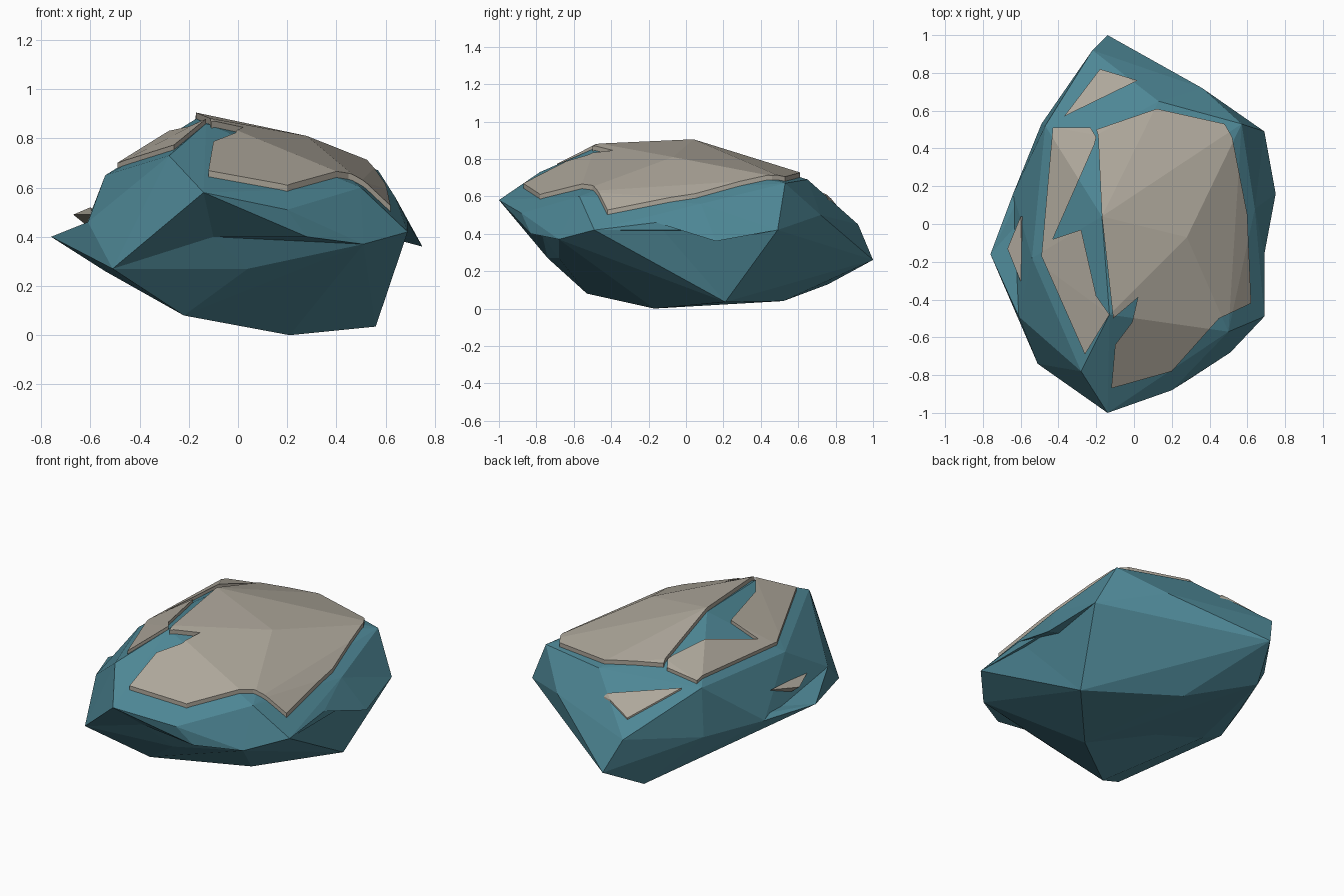
import bpy
import bmesh
from mathutils import Vector

# Remove the default object
if "Cube" in bpy.data.objects:
    bpy.data.objects.remove(bpy.data.objects["Cube"], do_unlink=True)


def make_material(name, colour):
    material = bpy.data.materials.new(name)
    material.use_nodes = True
    rgba = (*colour, 1)
    material.diffuse_color = rgba
    material.node_tree.nodes["Principled BSDF"].inputs["Base Color"].default_value = rgba
    return material


teal_stone = make_material("teal stone", (.075, .24, .3))
pale_crust = make_material("pale crust", (.42, .385, .325))


def make_object(name, bm, material):
    bmesh.ops.recalc_face_normals(bm, faces=bm.faces)
    mesh = bpy.data.meshes.new(name)
    bm.to_mesh(mesh)
    bm.free()
    mesh.materials.append(material)
    obj = bpy.data.objects.new(name, mesh)
    bpy.context.scene.collection.objects.link(obj)
    return obj


def hull(name, points, material):
    """Faceted solid wrapped around the corner points."""
    bm = bmesh.new()
    for point in points:
        bm.verts.new(point)
    result = bmesh.ops.convex_hull(bm, input=bm.verts[:])
    spare = set(result["geom_interior"]) | set(result["geom_unused"])
    spare = [v for v in spare if isinstance(v, bmesh.types.BMVert)]
    bmesh.ops.delete(bm, geom=spare, context="VERTS")
    return make_object(name, bm, material)


def crust(name, outline, source, lift):
    """Thin plate that follows the stone: a raised copy trimmed to an outline."""
    bm = bmesh.new()
    face = bm.faces.new([bm.verts.new((x, y, .3)) for x, y in outline])
    grown = bmesh.ops.extrude_face_region(bm, geom=[face])
    top = [g for g in grown["geom"] if isinstance(g, bmesh.types.BMVert)]
    bmesh.ops.translate(bm, verts=top, vec=Vector((0, 0, 1)))
    cutter = make_object(name + "_cutter", bm, pale_crust)
    cutter.hide_render = True

    plate = bpy.data.objects.new(name, source.data.copy())
    bpy.context.scene.collection.objects.link(plate)
    for vertex in plate.data.vertices:
        vertex.co.z += lift
    plate.data.materials[0] = pale_crust
    trim = plate.modifiers.new("trim", "BOOLEAN")
    trim.operation = "INTERSECT"
    trim.solver = "EXACT"
    trim.object = cutter

    # Bake the trim and drop the cutter
    bpy.context.view_layer.update()
    graph = bpy.context.evaluated_depsgraph_get()
    baked = bpy.data.meshes.new_from_object(plate.evaluated_get(graph))
    plate.modifiers.clear()
    plate.data = baked
    baked.materials.clear()
    baked.materials.append(pale_crust)
    bpy.data.objects.remove(cutter, do_unlink=True)
    return plate


# Named corners where the parts of the boulder meet
nose = (-.14, -1, .58)
left_cheek = (-.51, -.74, .27)
left_temple = (-.61, -.49, .46)
left_brow = (-.28, -.78, .73)
chin = (-.1, -.77, .4)
right_mid = (.69, -.16, .46)
left_mid = (-.64, .16, .39)
front_rim = [left_temple, chin, (.51, -.68, .37), (.69, -.49, .42), right_mid]
rear_rim = [
    (-.14, 1, .26), (-.22, .92, .45), (-.49, .53, .39), left_mid, (.69, .49, .42),
]

# Upper half, with the overhanging brow
crown_corners = [
    nose, (.2, -.88, .51), (.28, -.83, .4), (.36, .72, .5),
    left_brow, (-.13, -.48, .86), (-.17, .04, .88),
    (-.2, .47, .74), (-.47, .52, .68), (-.54, -.18, .65),
    (.13, .65, .69), (.57, .53, .67), (.64, .08, .56),
    (.5, -.57, .6), (.28, -.07, .785),
]
rock_crown = hull("rock_crown", front_rim + rear_rim + crown_corners, teal_stone)

# Cheek wedge that joins the nose to the lower left
hull("rock_cheek", [nose, left_cheek, left_temple, left_brow, chin], teal_stone)

# Lower half in two pieces that meet in a shallow valley underneath
valley = [(-.54, -.06, .26), (-.17, .06, .14), (.21, -.17, 0), (.56, .21, .035)]
fang = (-.76, -.16, .4)
front_foot = [left_cheek, fang, left_mid, (.04, -.68, .27), (-.22, -.53, .08)]
rear_foot = [fang, right_mid, (.08, .52, .04), (-.25, .76, .13), (.6, .5, .38)]
hull("rock_base_front", front_rim + valley + front_foot, teal_stone)
hull("rock_base_rear", rear_rim + valley + rear_foot, teal_stone)

# Spur that juts from the right flank
spur_corners = [
    (.75, .16, .36), right_mid, (.69, .49, .42), (.64, .08, .56), (.6, .15, .4),
]
hull("side_spur", spur_corners, teal_stone)

# Broad crust over the top, notched at the front
main_outline = [
    (-.19, .47), (-.17, .04), (-.11, -.5), (.02, -.39), (-.01, -.52),
    (-.1, -.64), (-.12, -.87), (.2, -.78), (.45, -.5), (.62, -.42),
    (.6, .05), (.52, .46), (.48, .53), (.12, .61), (-.2, .5),
]
crust("main_crust", main_outline, rock_crown, .025)

# Hooked crust on the left slope, leaving bare stone in its bend
side_outline = [
    (-.43, .51), (-.23, .51), (-.2, .46), (-.21, .42), (-.43, -.08),
    (-.28, -.03), (-.2, -.38), (-.13, -.48), (-.26, -.69), (-.49, -.17),
]
crust("side_crust", side_outline, rock_crown, .02)

# Small patch on the back slope
crust("back_patch", [(-.18, .82), (.02, .76), (-.37, .57)], rock_crown, .01)

# Loose flake on the left flank
flake = [Vector(p) for p in ((-.6, .04, .52), (-.67, -.13, .49), (-.59, -.33, .49))]
inward = Vector((.05, 0, -.04))
hull("side_flake", flake + [p + inward for p in flake], pale_crust)
